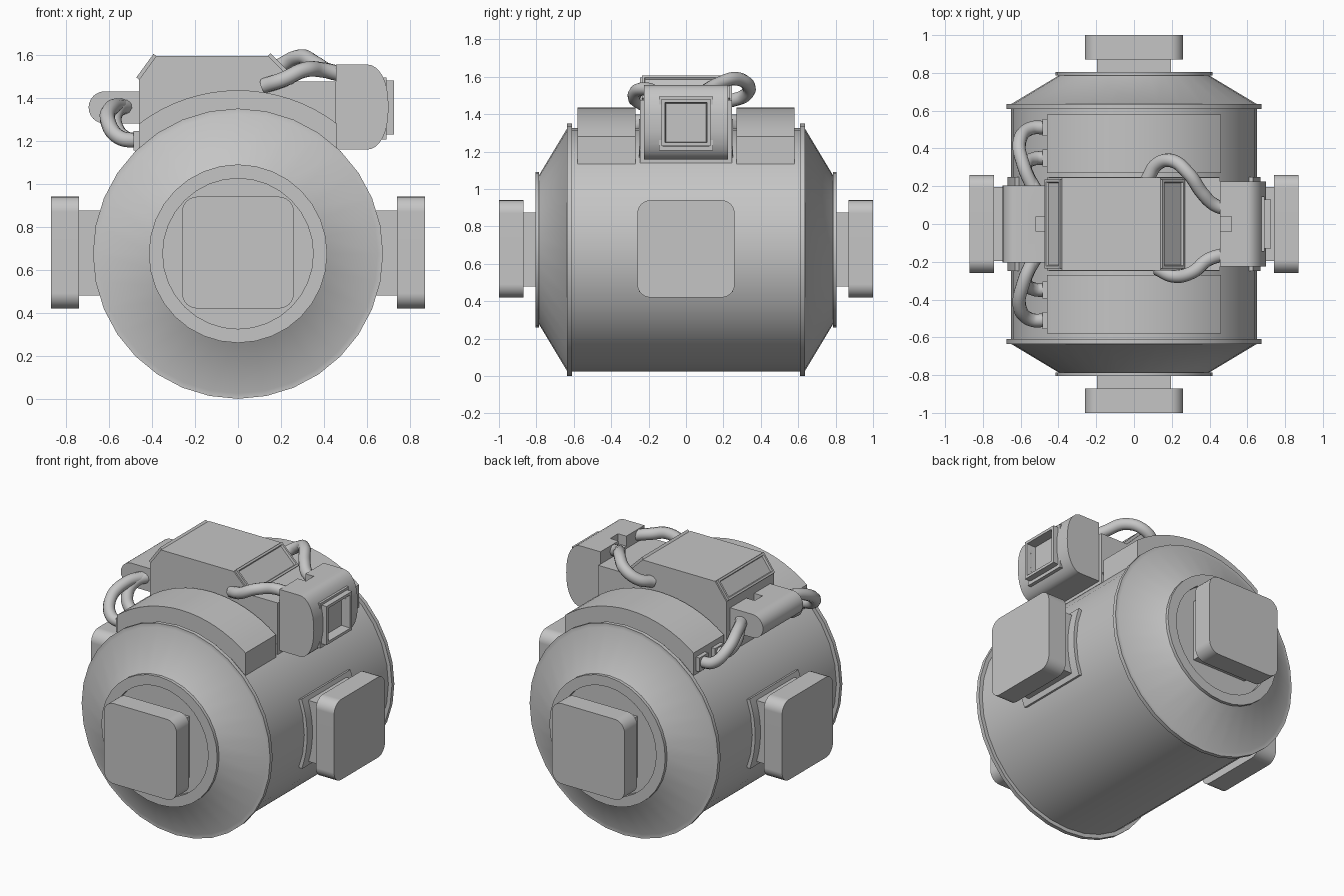
import bpy, bmesh
from math import sin, cos, pi, asin, atan2, hypot, radians
from mathutils import Matrix, Vector

cube = bpy.data.objects.get("Cube")
if cube:
    bpy.data.objects.remove(cube, do_unlink=True)

ZC = 0.675          # height of the tank axis
R = 0.65            # tank radius

grey = bpy.data.materials.new("plain grey")
grey.use_nodes = True
colour = (0.56, 0.56, 0.56, 1)
grey.diffuse_color = colour
grey.node_tree.nodes["Principled BSDF"].inputs["Base Color"].default_value = colour


def activate(ob):
    bpy.ops.object.select_all(action='DESELECT')
    ob.select_set(True)
    bpy.context.view_layer.objects.active = ob


def finish(name, bm, matrix=None):
    bmesh.ops.recalc_face_normals(bm, faces=bm.faces)
    if matrix:
        bm.transform(matrix)
    mesh = bpy.data.meshes.new(name)
    bm.to_mesh(mesh)
    bm.free()
    mesh.materials.append(grey)
    ob = bpy.data.objects.new(name, mesh)
    bpy.context.collection.objects.link(ob)
    activate(ob)
    bpy.ops.object.shade_smooth_by_angle(angle=radians(32))
    return ob


def flatten_shading(ob):
    """Keep large flat faces evenly shaded beside rounded corners."""
    mod = ob.modifiers.new("weighted normals", 'WEIGHTED_NORMAL')
    mod.keep_sharp = True


def prism(name, outline, y0, y1, matrix=None):
    """Extrude an x/z outline along y."""
    bm = bmesh.new()
    face = bm.faces.new([bm.verts.new((x, y0, z)) for x, z in outline])
    new = bmesh.ops.extrude_face_region(bm, geom=[face])["geom"]
    verts = [v for v in new if isinstance(v, bmesh.types.BMVert)]
    bmesh.ops.translate(bm, verts=verts, vec=(0, y1 - y0, 0))
    return finish(name, bm, matrix)


def box(name, x, y, z, matrix=None, recess=None):
    """Box from ranges; recess = (direction, rim, depth) sinks one face."""
    bm = bmesh.new()
    bmesh.ops.create_cube(bm, size=1)
    for v in bm.verts:
        v.co = [r[0] if c < 0 else r[1] for c, r in zip(v.co, (x, y, z))]
    if recess:
        way, rim, depth = Vector(recess[0]), recess[1], recess[2]
        bm.normal_update()
        face = max(bm.faces, key=lambda f: f.normal.dot(way))
        for thickness in (rim, 0.006):
            bmesh.ops.inset_region(bm, faces=[face], thickness=thickness)
        bmesh.ops.translate(bm, verts=face.verts, vec=way * -depth)
    return finish(name, bm, matrix)


def lathe(name, profile, steps=32):
    """Turn a radius/y profile around the tank axis."""
    bm = bmesh.new()
    verts = [bm.verts.new((0, y, r)) for r, y in profile]
    edges = [bm.edges.new(p) for p in zip(verts, verts[1:])]
    bmesh.ops.spin(bm, geom=verts + edges, axis=(0, 1, 0), cent=(0, 0, 0),
                   angle=2 * pi, steps=steps)
    bmesh.ops.remove_doubles(bm, verts=bm.verts, dist=0.0005)
    return finish(name, bm, Matrix.Translation((0, 0, ZC)))


def arc(cx, cz, r, a0, a1, n):
    return [(cx + r * cos(a0 + (a1 - a0) * i / n), cz + r * sin(a0 + (a1 - a0) * i / n))
            for i in range(n + 1)]


def rounded(half, cz, r):
    h, pts = half - r, []
    for i, (sx, sz) in enumerate(((1, 1), (-1, 1), (-1, -1), (1, -1))):
        pts += arc(sx * h, cz + sz * h, r, i * pi / 2, (i + 1) * pi / 2, 6)
    return pts


def cut(ob, x, y, z):
    cutter = box("cutter", x, y, z)
    cutter.hide_render = True
    mod = ob.modifiers.new("cut", 'BOOLEAN')
    mod.object, mod.operation, mod.solver = cutter, 'DIFFERENCE', 'EXACT'
    activate(ob)
    bpy.ops.object.modifier_apply(modifier=mod.name)
    bpy.data.objects.remove(cutter, do_unlink=True)
    activate(ob)
    bpy.ops.object.shade_smooth_by_angle(angle=radians(32))


def tube(name, points, radius=0.036):
    curve = bpy.data.curves.new(name, 'CURVE')
    curve.dimensions = '3D'
    curve.bevel_depth, curve.bevel_resolution, curve.resolution_u = radius, 3, 8
    curve.use_fill_caps = True
    spline = curve.splines.new('BEZIER')
    spline.bezier_points.add(len(points) - 1)
    for bp, co in zip(spline.bezier_points, points):
        bp.co = co
        bp.handle_left_type = bp.handle_right_type = 'AUTO'
    curve.materials.append(grey)
    ob = bpy.data.objects.new(name, curve)
    bpy.context.collection.objects.link(ob)
    activate(ob)
    bpy.ops.object.convert(target='MESH')
    bpy.ops.object.shade_smooth_by_angle(angle=radians(50))


# Tank with conical ends, rims and recessed end discs
end = [(0, -0.775), (0.35, -0.775), (0.35, -0.805), (0.415, -0.805), (0.415, -0.785),
       (0.40, -0.785), (R, -0.635), (0.675, -0.635), (0.675, -0.61), (R, -0.61)]
lathe("tank", end + [(r, -y) for r, y in reversed(end)])

# Four square pads on necks, the side pair set closer to the axis
for i, side in enumerate(("front", "left", "back", "right")):
    inward = 0.13 * (i % 2)
    turn = Matrix.Rotation(i * pi / 2, 4, 'Z') @ Matrix.Translation((0, inward, 0))
    pad = prism(side + "_pad", rounded(0.26, 0.68, 0.07), -1, -0.87, turn)
    flatten_shading(pad)
    box(side + "_pad_neck", (-0.195, 0.195), (-0.88, -0.6), (0.48, 0.875), turn)

# Curved backing plates under the side pads and the top housing
def curved_plate(name, r, mid, half):
    prism(name, arc(0, ZC, r, mid - half, mid + half, 12)
          + arc(0, ZC, R - 0.03, mid + half, mid - half, 12), -0.25, 0.25)

curved_plate("left_backing_plate", 0.67, 0, 0.345)
curved_plate("right_backing_plate", 0.67, pi, 0.345)
curved_plate("top_backing_plate", 0.70, pi / 2, 0.7)

# Arched blocks with hose sockets and paired hoses
W = 0.46
outer, inner = asin(W / 0.76), asin(W / 0.64)
for s, side in ((-1, "front"), (1, "back")):
    prism(side + "_arched_block",
          arc(0, ZC, 0.76, pi / 2 - outer, pi / 2 + outer, 16)
          + arc(0, ZC, 0.64, pi / 2 + inner, pi / 2 - inner, 16), s * 0.27, s * 0.58)
    for y in (0.35, 0.51):
        box(side + "_hose_socket", (-0.485, -0.44), sorted((s * (y - 0.045), s * (y + 0.045))),
            (1.155, 1.245))
    tube(side + "_outer_hose", [(-0.46, s * 0.51, 1.2), (-0.55, s * 0.505, 1.215),
                                (-0.605, s * 0.44, 1.29), (-0.585, s * 0.31, 1.355),
                                (-0.53, s * 0.18, 1.36)])
    tube(side + "_inner_hose", [(-0.46, s * 0.35, 1.2), (-0.53, s * 0.345, 1.215),
                                (-0.575, s * 0.31, 1.28), (-0.56, s * 0.25, 1.345),
                                (-0.52, s * 0.18, 1.36)])

# Top housing with sloped ends
prism("top_housing", [(-0.46, 1.14), (-0.46, 1.485), (-0.38, 1.595), (0.14, 1.595),
                      (0.26, 1.475), (0.455, 1.475), (0.455, 1.14)], -0.245, 0.245)

# Framed panels lying on the slopes
for name, (xa, za), (xb, zb) in (("right_slope_panel", (-0.46, 1.485), (-0.38, 1.595)),
                                 ("left_slope_panel", (0.14, 1.595), (0.26, 1.475))):
    half = hypot(xb - xa, zb - za) / 2
    place = (Matrix.Translation(((xa + xb) / 2, 0, (za + zb) / 2))
             @ Matrix.Rotation(atan2(za - zb, xb - xa), 4, 'Y'))
    box(name, (-half, half), (-0.235, 0.235), (-0.01, 0.016), place, ((0, 0, 1), 0.018, 0.013))

# Rounded pod on the right end
pod = prism("right_pod", [(-0.45, 1.28), (-0.45, 1.43)]
            + arc(-0.62, 1.355, 0.075, pi / 2, 3 * pi / 2, 12), -0.205, 0.205)
cut(pod, (-0.52, -0.46), (-0.04, 0.04), (1.375, 1.5))
flatten_shading(pod)

# Sensor head on the left end, with a framed sunken window
bulge = []
for i in range(17):
    a = pi * i / 16
    side = 1 if i < 8 else -1
    bulge.append((0.60 + 0.1 * sin(a), 1.357 + 0.198 * side * abs(cos(a)) ** 0.85))
head = prism("sensor_head", [(0.455, 1.16), (0.455, 1.555)] + bulge, -0.225, 0.225)
cut(head, (0.445, 0.515), (-0.04, 0.04), (1.49, 1.6))
cut(head, (0.655, 0.8), (-0.11, 0.11), (1.245, 1.465))
flatten_shading(head)
box("window_surround", (0.62, 0.69), (-0.145, 0.145), (1.205, 1.495),
    recess=((1, 0, 0), 0.03, 0.03))
box("window_frame", (0.62, 0.725), (-0.13, 0.13), (1.23, 1.48),
    recess=((1, 0, 0), 0.025, 0.06))

# Hoses from the housing to the sensor head
tube("front_head_hose", [(0.12, -0.235, 1.455), (0.21, -0.275, 1.485), (0.31, -0.255, 1.53),
                         (0.39, -0.19, 1.53), (0.48, -0.16, 1.51)])
tube("back_head_hose", [(0.07, 0.235, 1.47), (0.12, 0.315, 1.50), (0.20, 0.335, 1.55),
                        (0.29, 0.265, 1.59), (0.36, 0.165, 1.56), (0.42, 0.105, 1.525),
                        (0.48, 0.08, 1.51)])
